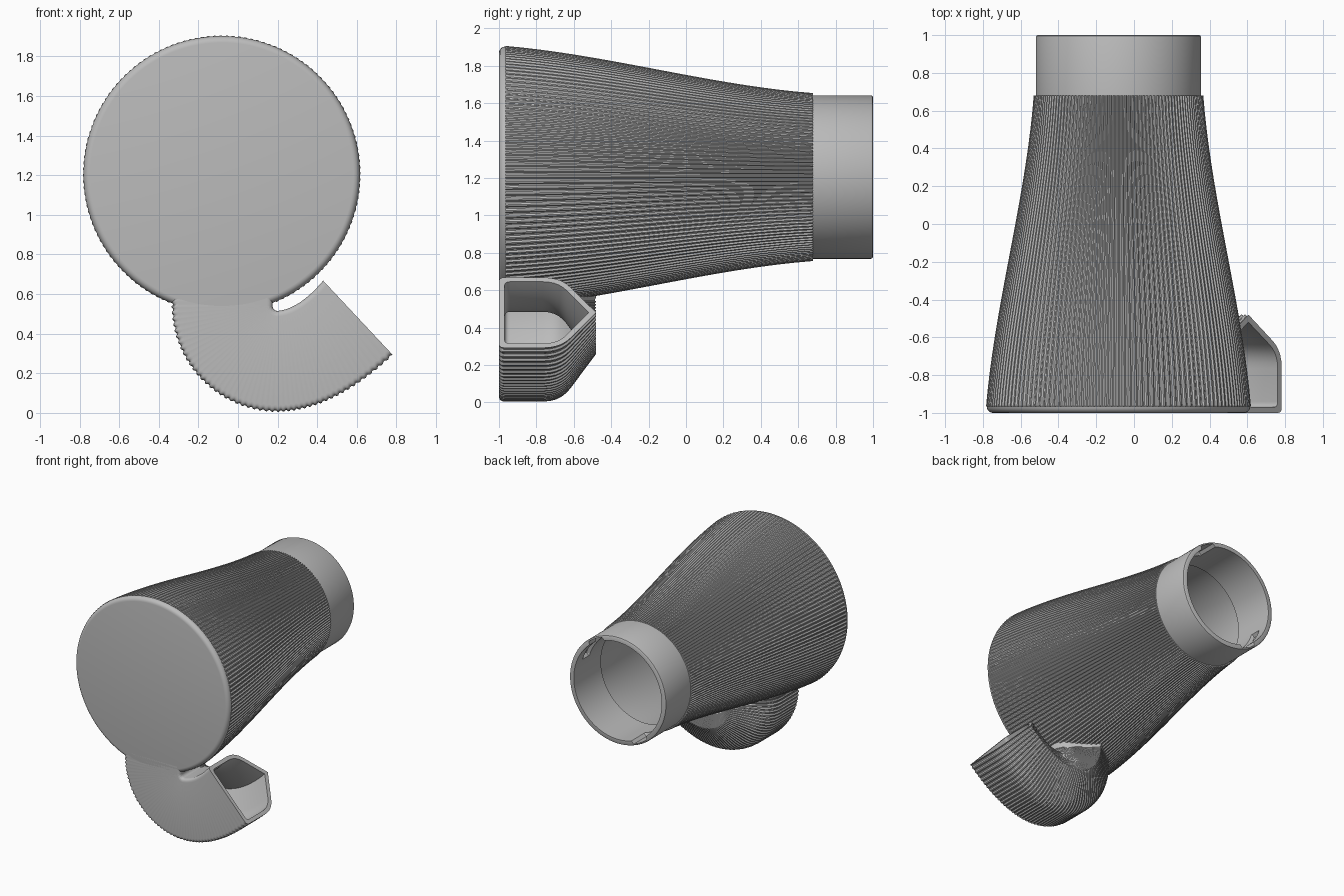
import bpy, bmesh, math

cube = bpy.data.objects.get("Cube")
if cube:
    bpy.data.objects.remove(cube)

CX, CZ = -0.082, 1.205      # axis of the body
FRONT, STEP, BACK = -1.0, 0.68, 1.0
RIBS = 140
SEGS = RIBS * 4
WALL = 0.04

grey = bpy.data.materials.new("light grey plastic")
grey.use_nodes = True
COLOUR = (0.5, 0.5, 0.5, 1)
grey.diffuse_color = COLOUR
grey.node_tree.nodes["Principled BSDF"].inputs["Base Color"].default_value = COLOUR


def loft(name, rings, caps=False, closed=False):
    """Skin a list of equal closed rings, optionally capped or joined end to end."""
    bm = bmesh.new()
    rows = [[bm.verts.new(p) for p in ring] for ring in rings]
    pairs = list(zip(rows, rows[1:]))
    if closed:
        pairs.append((rows[-1], rows[0]))
    n = len(rows[0])
    for a, b in pairs:
        for i in range(n):
            j = (i + 1) % n
            bm.faces.new((a[i], a[j], b[j], b[i]))
    if caps:
        bm.faces.new(rows[0])
        bm.faces.new(rows[-1])
    bmesh.ops.recalc_face_normals(bm, faces=bm.faces)
    mesh = bpy.data.meshes.new(name)
    bm.to_mesh(mesh)
    bm.free()
    mesh.materials.append(grey)
    obj = bpy.data.objects.new(name, mesh)
    bpy.context.collection.objects.link(obj)
    bpy.ops.object.select_all(action='DESELECT')
    obj.select_set(True)
    bpy.context.view_layer.objects.active = obj
    bpy.ops.object.shade_smooth_by_angle(angle=math.radians(32))
    return obj


def circle(y, radius, segs=SEGS):
    """Ring round the body axis; radius is a number or a function of the index."""
    ring = []
    for i in range(segs):
        r = radius(i) if callable(radius) else radius
        a = math.tau * i / segs
        ring.append((CX + r * math.cos(a), y, CZ + r * math.sin(a)))
    return ring


def flare(y):
    t = min(1, max(0, (y - FRONT) / (STEP - FRONT)))
    ease = t * t * (3 - 2 * t)
    return 0.70 - 0.255 * (t + ease) / 2


def ribbed(y):
    return circle(y, lambda i: flare(y) + (0.004 if i % 4 < 2 else -0.004))


# Flared body: rounded front edge, ribbed outside, smooth hollow inside
rings = [circle(FRONT + 0.035 * (1 - math.sin(a)), 0.665 + 0.033 * math.cos(a))
         for a in (math.pi / 2 * (1 - k / 5) for k in range(6))]
rib_start = FRONT + 0.036
stations = [rib_start + (STEP - rib_start) * k / 18 for k in range(19)]
rings += [ribbed(y) for y in stations]
rings += [circle(y, flare(y) - WALL) for y in reversed(stations)]
loft("flared_body", rings, caps=True)

# Plain collar with two L-shaped bayonet slots in its inner wall
COLLAR_SEGS = 180


def slotted(y):
    def radius(i):
        a = (i * 360 / COLLAR_SEGS) % 180
        entry = 50 < a < 72 and y > 0.84
        track = 18 < a < 72 and 0.83 < y < 0.91
        return 0.424 if entry or track else 0.398
    return circle(y, radius, COLLAR_SEGS)


collar = [circle(y, r, COLLAR_SEGS) for y, r in
          ((STEP - 0.03, 0.437), (BACK - 0.012, 0.437), (BACK - 0.004, 0.434), (BACK, 0.427))]
collar += [slotted(y) for y in (BACK, 0.915, 0.905, 0.835, 0.825, STEP - 0.03)]
loft("collar", collar, closed=True)


# Spout: five-sided rounded channel swept round a tight bend
def rounded(corners, steps=5):
    """Round each (across, depth, radius) corner of a polygon with a quadratic curve."""
    pts = []
    n = len(corners)
    for k, (s, y, r) in enumerate(corners):
        if not r:
            pts.append((s, y))
            continue
        ends = []
        for q in (corners[k - 1], corners[(k + 1) % n]):
            ds, dy = (q[0] - s) * 0.52, q[1] - y
            f = r / math.hypot(ds, dy)
            ends.append((s + (q[0] - s) * f, y + dy * f))
        (s0, y0), (s1, y1) = ends
        for m in range(steps + 1):
            t = m / steps
            u = 1 - t
            pts.append((u * u * s0 + 2 * u * t * s + t * t * s1,
                        u * u * y0 + 2 * u * t * y + t * t * y1))
    return pts


outer = rounded([(0, FRONT, 0.03), (1, FRONT, 0.03), (1, -0.67, 0.09), (0.5, -0.48, 0), (0, -0.67, 0.09)])
inner = rounded([(0.06, -0.97, 0.03), (0.94, -0.97, 0.03), (0.94, -0.685, 0.08),
                 (0.5, -0.52, 0), (0.06, -0.685, 0.08)])


def bezier(a, b, c, t):
    u = 1 - t
    return tuple(u * u * p + 2 * u * t * q + t * t * r for p, q, r in zip(a, b, c))


PX, PZ, R_IN, R_OUT = 0.2, 0.54, 0.025, 0.535   # pivot of the bend
path = [((PX - R_IN, z), (PX - R_OUT, z)) for z in (0.60, 0.592, 0.584, 0.576, 0.568, 0.56, 0.552, 0.544)]
BEND, RUN = 108, 84
for k in range(BEND):
    a = math.pi + math.pi / 2 * k / BEND
    path.append(tuple((PX + r * math.cos(a), PZ + r * math.sin(a)) for r in (R_IN, R_OUT)))
for k in range(RUN + 1):
    t = k / RUN
    path.append((bezier((PX, 0.515), (0.31, 0.525), (0.43, 0.668), t),
                 bezier((PX, 0.005), (0.48, 0.008), (0.782, 0.292), t)))


def section(profile, station, scale=1.0):
    (ax, az), (bx, bz) = station
    return [(ax + (bx - ax) * s * scale, FRONT + (y - FRONT) * scale, az + (bz - az) * s * scale)
            for s, y in profile]


rings = [section(outer, p, 1.0 if k % 4 < 2 else 0.986) for k, p in enumerate(path)]
rings += [section(inner, p) for p in reversed(path[::4])]
loft("spout", rings, closed=True)
